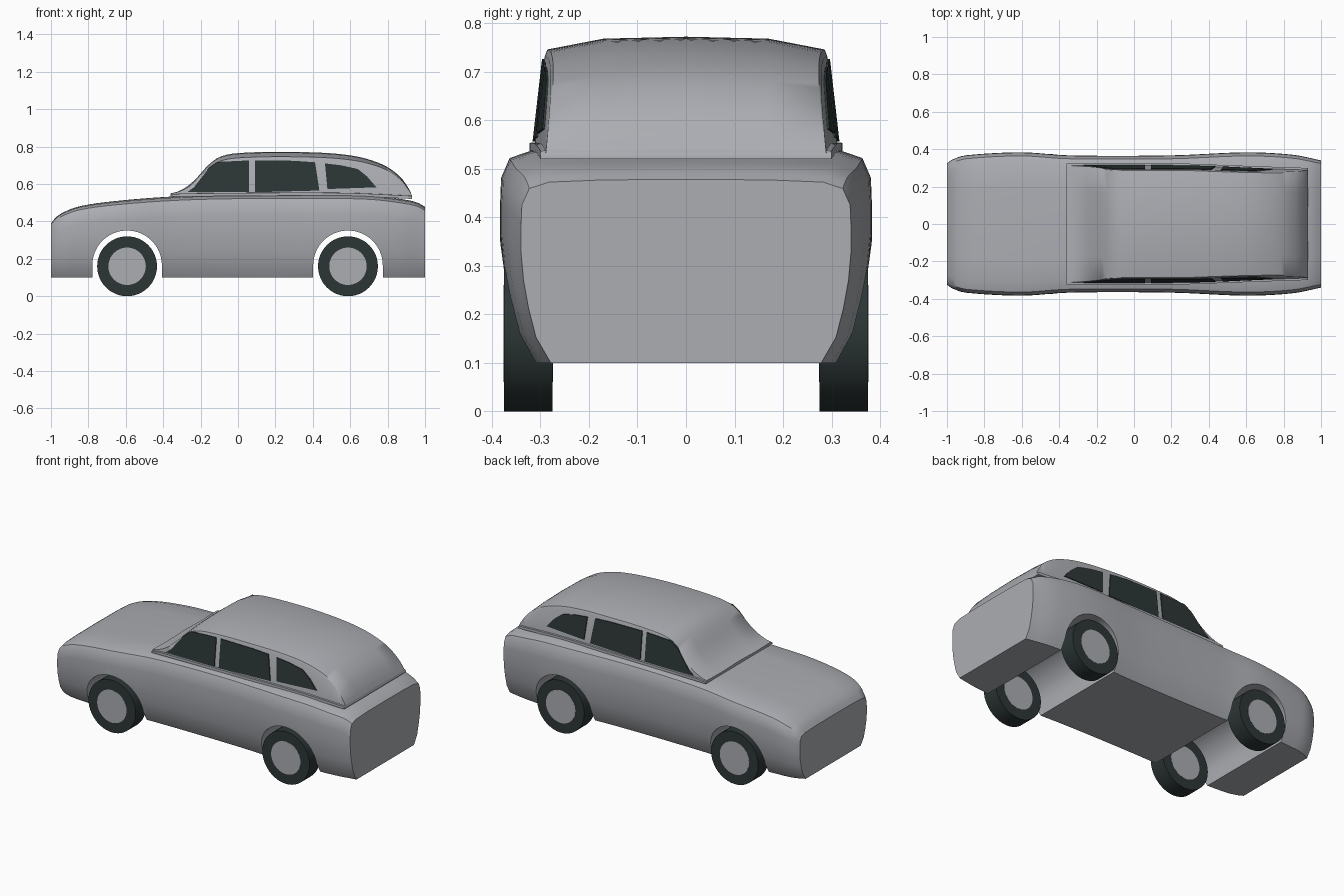
import bpy, bmesh, math
from mathutils import Matrix

old = bpy.data.objects.get("Cube")
if old:
    bpy.data.objects.remove(old, do_unlink=True)


def material(name, rgb):
    m = bpy.data.materials.new(name)
    m.use_nodes = True
    m.diffuse_color = (*rgb, 1)
    m.node_tree.nodes["Principled BSDF"].inputs["Base Color"].default_value = (*rgb, 1)
    return m


GREY = material("silver grey paint", (0.41, 0.42, 0.45))
DARK = material("dark rubber and glass", (0.025, 0.037, 0.036))


def finish(name, bm, mat, angle=None):
    bmesh.ops.recalc_face_normals(bm, faces=bm.faces[:])
    mesh = bpy.data.meshes.new(name)
    bm.to_mesh(mesh)
    bm.free()
    mesh.materials.append(mat)
    ob = bpy.data.objects.new(name, mesh)
    bpy.context.collection.objects.link(ob)
    if angle:
        smooth(ob, angle)
    return ob


def smooth(ob, angle):
    bpy.ops.object.select_all(action='DESELECT')
    ob.select_set(True)
    bpy.context.view_layer.objects.active = ob
    bpy.ops.object.shade_smooth_by_angle(angle=math.radians(angle))


def curve(pts, x):
    """Smooth height of a curve through pts at x."""
    n = len(pts)
    i = max(k for k in range(n - 1) if k == 0 or pts[k][0] <= x)

    def slope(k):
        a, b = pts[max(k - 1, 0)], pts[min(k + 1, n - 1)]
        return (b[1] - a[1]) / (b[0] - a[0])

    (x0, y0), (x1, y1) = pts[i], pts[i + 1]
    d = x1 - x0
    t = (x - x0) / d
    return (y0 * (1 + 2 * t) * (1 - t) ** 2 + y1 * t * t * (3 - 2 * t)
            + d * t * (1 - t) * (slope(i) * (1 - t) - slope(i + 1) * t))


def loft(name, stations, section, angle):
    """Skin mirrored half sections (y, z), listed from the bottom edge to the top centre."""
    bm = bmesh.new()
    rings = []
    for x in stations:
        half = section(x)
        ring = half + [(-y, z) for y, z in reversed(half[:-1])]
        rings.append([bm.verts.new((x, y, z)) for y, z in ring])
    n = len(rings[0])
    for a, b in zip(rings, rings[1:]):
        for k in range(n):
            j = (k + 1) % n
            bm.faces.new((a[k], a[j], b[j], b[k]))
    bm.faces.new(rings[0])
    bm.faces.new(rings[-1])
    return finish(name, bm, GREY, angle)


def spread(a, b, n):
    """Stations from a to b, closer together near both ends."""
    return [(a + b) / 2 - (b - a) / 2 * math.cos(math.pi * i / n) for i in range(n + 1)]


# Lower body
FLOOR = 0.1
BODY_TOP = [(-1, .39), (-.97, .425), (-.92, .455), (-.85, .48), (-.7, .504), (-.4, .53),
            (-.1, .542), (.3, .545), (.7, .54), (.9, .515), (.96, .5), (1, .478)]
BODY_WIDTH = [(-1, .325), (-.97, .345), (-.9, .367), (-.6, .383), (-.35, .367),
              (.2, .367), (.6, .383), (.85, .37), (1, .34)]
BODY_SIDE = [(.82, 0), (.91, .14), (.955, .3), (.985, .45), (1, .6), (1, .75), (.995, .86),
             (.95, .95), (.83, .985), (.5, .997), (0, 1)]


def body_section(x):
    w, h = curve(BODY_WIDTH, x), curve(BODY_TOP, x) - FLOOR
    return [(w * a, FLOOR + h * b) for a, b in BODY_SIDE]


body = loft("lower_body", spread(-1, 1, 48), body_section, None)

# Wheel arches cut straight through the body
AXLES = (-.593, .588)
for ax in AXLES:
    bm = bmesh.new()
    r, zc, steps = .186, .165, 32
    outline = [(ax + r * math.cos(math.pi * i / steps), zc + r * math.sin(math.pi * i / steps))
               for i in range(steps + 1)] + [(ax - r, 0), (ax + r, 0)]
    face = bm.faces.new([bm.verts.new((x, -.6, z)) for x, z in outline])
    out = bmesh.ops.extrude_face_region(bm, geom=[face])
    moved = [v for v in out["geom"] if isinstance(v, bmesh.types.BMVert)]
    bmesh.ops.translate(bm, vec=(0, 1.2, 0), verts=moved)
    cutter = finish("arch_cutter", bm, GREY)
    cutter.hide_render = True
    mod = body.modifiers.new("arch", 'BOOLEAN')
    mod.operation, mod.solver, mod.object = 'DIFFERENCE', 'EXACT', cutter
    bpy.context.view_layer.objects.active = body
    bpy.ops.object.modifier_apply(modifier=mod.name)
    bpy.data.objects.remove(cutter, do_unlink=True)
smooth(body, 35)

# Cabin with a thin ledge around its foot
ROOF = [(-.36, .55), (-.32, .56), (-.27, .588), (-.22, .633), (-.17, .69), (-.12, .733),
        (-.07, .754), (0, .765), (.2, .772), (.45, .767), (.6, .753), (.7, .731),
        (.8, .69), (.87, .635), (.91, .58), (.93, .54)]
FOOT = [(-.36, .532), (.2, .537), (.6, .535), (.93, .52)]


def side(x, z):
    w = .312 if x < .3 else .312 - .025 * (x - .3) / .63
    return w - (z - .55) * .115


def cabin_section(x):
    base, top = curve(FOOT, x), curve(ROOF, x)
    h = top - base
    t = min(.016, .5 * h)
    ledge = side(x, base) + .009
    z1, z2 = base + t + (h - t) * .82, base + t + (h - t) * .88
    return [(ledge, base), (ledge, base + t), (side(x, base + t), base + t + .001),
            (side(x, z1), z1), (side(x, z2) - .004, z2), (.17, top - .004), (0, top)]


loft("cabin", spread(-.36, .93, 56), cabin_section, 50)

# Side windows as thin plates on the cabin flanks
WINDOWS = {
    "front_window": [(-.27, .556), (-.235, .583), (-.155, .685), (-.11, .718), (.06, .726), (.06, .556)],
    "middle_window": [(.09, .556), (.09, .726), (.3, .724), (.412, .716), (.435, .565)],
    "rear_window": [(.478, .573), (.465, .71), (.55, .7), (.64, .68), (.69, .64), (.74, .582)],
}
for name, outline in WINDOWS.items():
    for label, s in (("left", 1), ("right", -1)):
        bm = bmesh.new()
        outer, inner = [[bm.verts.new((x, s * (side(x, z) + d), z)) for x, z in outline]
                        for d in (.005, -.003)]
        bm.faces.new(outer)
        bm.faces.new(inner)
        for k in range(len(outline)):
            j = (k + 1) % len(outline)
            bm.faces.new((outer[k], outer[j], inner[j], inner[k]))
        finish(f"{label}_{name}", bm, DARK)


# Wheels: a dark tyre around a grey hub
def disc(name, x, y, radius, width, mat):
    bm = bmesh.new()
    bmesh.ops.create_cone(bm, cap_ends=True, segments=48, radius1=radius, radius2=radius, depth=width,
                          matrix=Matrix.Translation((x, y, .16)) @ Matrix.Rotation(math.pi / 2, 4, 'X'))
    finish(name, bm, mat, 35)


for end, ax in zip(("front", "rear"), AXLES):
    for label, s in (("left", 1), ("right", -1)):
        disc(f"{end}_{label}_tyre", ax, s * .325, .16, .1, DARK)
        disc(f"{end}_{label}_hub", ax, s * .325, .1, .102, GREY)
